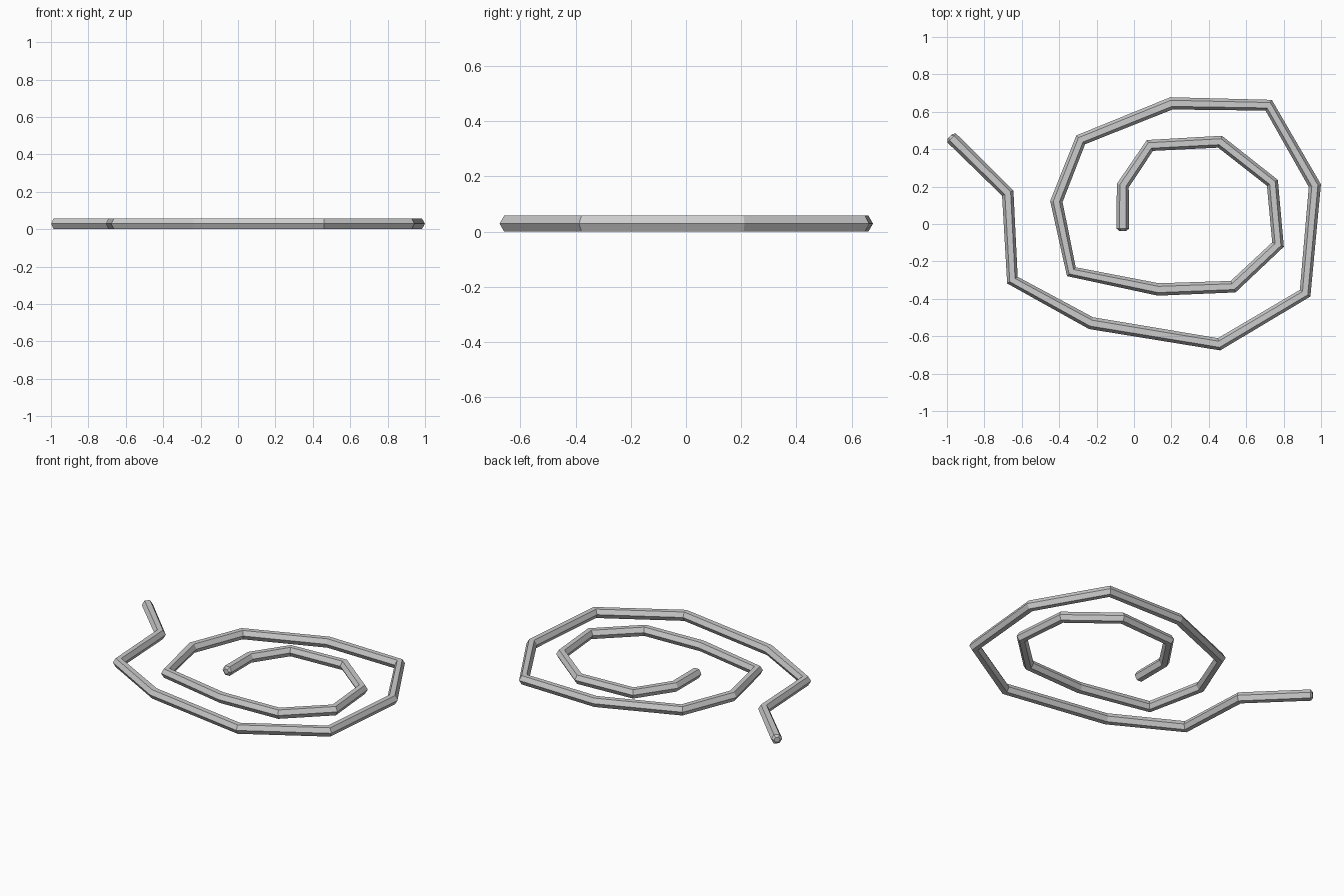
import bpy, bmesh, math
from mathutils import Vector

if "Cube" in bpy.data.objects:
    bpy.data.objects.remove(bpy.data.objects["Cube"])

R = 0.0333                      # circumradius of the hexagonal section
SIDES = 6
H = R * math.cos(math.pi / 6)   # half height, section lies flat on z = 0

# Centre line of the coil, from the inner end to the loose outer end
PATH = [(-0.06, -0.025), (-0.06, 0.205), (0.085, 0.42), (0.46, 0.44), (0.74, 0.22),
        (0.77, -0.11), (0.53, -0.335), (0.13, -0.35), (-0.335, -0.255),
        (-0.415, 0.12), (-0.285, 0.45), (0.20, 0.645), (0.72, 0.635),
        (0.967, 0.205), (0.915, -0.37), (0.455, -0.643), (-0.23, -0.53),
        (-0.65, -0.30), (-0.675, 0.165), (-0.975, 0.46)]
pts = [Vector((x, y, H)) for x, y in PATH]

bm = bmesh.new()


def ring(centre, direction, radius):
    side = Vector((direction.y, -direction.x, 0)).normalized()
    up = Vector((0, 0, 1))
    return [bm.verts.new(centre + radius * (side * math.cos(a) + up * math.sin(a)))
            for a in (2 * math.pi * k / SIDES for k in range(SIDES))]


# Hexagonal sections turned to the mitre of each bend
first = (pts[1] - pts[0]).normalized()
last = (pts[-1] - pts[-2]).normalized()
rings = [ring(pts[0] - first * 0.012, first, R * 0.55)]
for i, p in enumerate(pts):
    before = (p - pts[i - 1]).normalized() if i else first
    after = (pts[i + 1] - p).normalized() if i < len(pts) - 1 else last
    rings.append(ring(p, before + after, R))
rings.append(ring(pts[-1] + last * 0.012, last, R * 0.55))

# Side walls and end caps
for a, b in zip(rings, rings[1:]):
    for k in range(SIDES):
        n = (k + 1) % SIDES
        bm.faces.new((a[k], a[n], b[n], b[k]))
bm.faces.new(rings[0])
bm.faces.new(rings[-1])
bmesh.ops.recalc_face_normals(bm, faces=bm.faces)

mesh = bpy.data.meshes.new("coiled_rope")
bm.to_mesh(mesh)
bm.free()
rope = bpy.data.objects.new("coiled_rope", mesh)
bpy.context.collection.objects.link(rope)
